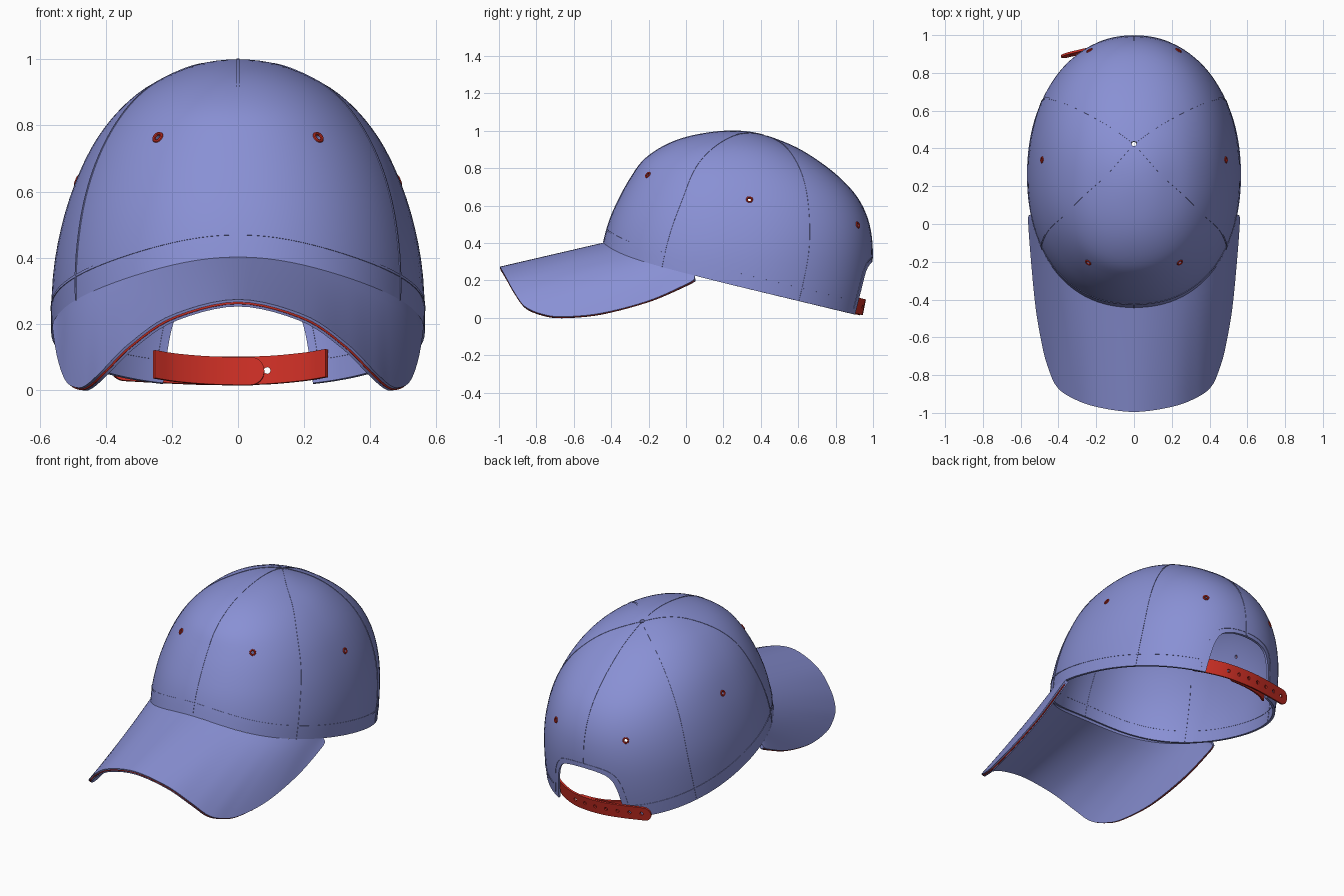
import bpy, bmesh, math
from mathutils import Vector

if "Cube" in bpy.data.objects:
    bpy.data.objects.remove(bpy.data.objects["Cube"])


def material(name, rgb):
    m = bpy.data.materials.new(name)
    m.use_nodes = True
    m.diffuse_color = (*rgb, 1)
    bsdf = next(n for n in m.node_tree.nodes if n.type == 'BSDF_PRINCIPLED')
    bsdf.inputs["Base Color"].default_value = (*rgb, 1)
    bsdf.inputs["Roughness"].default_value = 0.8
    return m


BLUE = material("periwinkle cloth", (0.25, 0.28, 0.66))
RED = material("red trim", (0.6, 0.028, 0.018))


# ---------- helpers ----------
def spline(points, t):
    """Smooth curve through evenly spaced points, t from 0 to 1."""
    pts = [Vector(p) for p in points]
    pts = [2 * pts[0] - pts[1]] + pts + [2 * pts[-1] - pts[-2]]
    f = t * (len(pts) - 3)
    i = min(max(int(f), 0), len(pts) - 4)
    u = f - i
    a, b, c, d = pts[i:i + 4]
    return b + 0.5 * u * (c - a + u * (2 * a - 5 * b + 4 * c - d + u * (3 * (b - c) + d - a)))


def sample(points, n):
    return [spline(points, i / n) for i in range(n + 1)]


def loft(name, rows, mat, closed=False, caps=False, thickness=0):
    """Skin a list of equal rows of points."""
    bm = bmesh.new()
    vs = [[bm.verts.new(p) for p in row] for row in rows]
    n = len(rows[0])
    for a, b in zip(vs, vs[1:]):
        for j in range(n if closed else n - 1):
            k = (j + 1) % n
            bm.faces.new((a[j], b[j], b[k], a[k]))
    if caps:
        bm.faces.new(vs[0])
        bm.faces.new(vs[-1])
    bmesh.ops.remove_doubles(bm, verts=bm.verts, dist=1e-5)
    if caps:
        bmesh.ops.recalc_face_normals(bm, faces=bm.faces)
    mesh = bpy.data.meshes.new(name)
    bm.to_mesh(mesh)
    bm.free()
    ob = bpy.data.objects.new(name, mesh)
    bpy.context.collection.objects.link(ob)
    mesh.materials.append(mat)
    if thickness:
        m = ob.modifiers.new("thickness", 'SOLIDIFY')
        m.thickness, m.offset = thickness, -1
        apply(ob, m)
    return ob


def activate(ob):
    bpy.ops.object.select_all(action='DESELECT')
    ob.select_set(True)
    bpy.context.view_layer.objects.active = ob


def apply(ob, mod):
    activate(ob)
    bpy.ops.object.modifier_apply(modifier=mod.name)


def cut(ob, cutter):
    cutter.hide_render = True
    m = ob.modifiers.new("cut", 'BOOLEAN')
    m.operation, m.solver, m.object = 'DIFFERENCE', 'EXACT', cutter
    apply(ob, m)
    bpy.data.objects.remove(cutter)


def drill(ob, p, n, r):
    bpy.ops.mesh.primitive_cylinder_add(vertices=16, radius=r, depth=0.1, location=p,
                                        rotation=n.to_track_quat('Z', 'Y').to_euler())
    cut(ob, bpy.context.object)


def smooth(ob):
    activate(ob)
    bpy.ops.object.shade_smooth_by_angle(angle=math.radians(35))


# ---------- crown surface: stacked rounded outlines (front, back, width) ----------
MID = 0.25
POWER = 2.15
SECTIONS = list(zip(
    (0, .13, .27, .385, .48, .545, .607, .663, .70, .715, .72),
    (0, .115, .22, .34, .455, .57, .668, .727, .747, .735, .70),
    (0, .10, .19, .285, .365, .433, .487, .53, .558, .565, .56)))


def section(z):
    return spline(SECTIONS, math.sqrt(max(1 - z, 0)))


def rounded(v):
    return math.copysign(abs(v) ** (2 / POWER), v)


def dome(phi, z):
    f, b, w = section(z)
    s = rounded(math.sin(phi))
    return Vector((w * rounded(math.cos(phi)), MID + (b if s > 0 else f) * s, z))


def rim(phi, lift=0):
    """Point on the lower edge, raised by lift."""
    z = 0.2
    for _ in range(15):
        p = dome(phi, z)
        bump = 0.06 * math.exp(-(p.x / 0.38) ** 2) * max(0, (MID - p.y) / 0.68)
        z = 0.235 - 0.24 * p.y + bump + lift
    return dome(phi, z)


CORE = Vector((0, MID, 0.3))


def project(p):
    """Push a point onto the crown along a ray from its core."""
    d = (Vector(p) - CORE).normalized()
    lo, hi = 0, 2
    for _ in range(30):
        s = (lo + hi) / 2
        q = CORE + d * s
        f, b, w = section(q.z)
        y = q.y - MID
        inside = q.z < 1 and abs(q.x / w) ** POWER + abs(y / (b if y > 0 else f)) ** POWER < 1
        lo, hi = (s, hi) if inside else (lo, s)
    return CORE + d * lo


def normal(p):
    d = (p - CORE).normalized()
    e = d.orthogonal().normalized() * 0.01
    g = d.cross(e)
    n = (project(p + e) - project(p - e)).cross(project(p + g) - project(p - g)).normalized()
    return n if n.dot(d) > 0 else -n


def seam(name, path, half=0.004, out=0.002, back=0.017):
    """Thin stitched strip that shows on both sides of the cloth."""
    path = [project(p) for p in path]
    rows = []
    for i, p in enumerate(path):
        t = path[min(i + 1, len(path) - 1)] - path[max(i - 1, 0)]
        n = normal(p)
        s = t.cross(n).normalized() * half
        rows.append([p + s + n * out, p - s + n * out, p - s - n * back, p + s - n * back])
    smooth(loft(name, rows, BLUE, closed=True, caps=True))


# ---------- crown ----------
SEG, RINGS = 96, 28
rows = []
for i in range(RINGS + 1):
    row = []
    for j in range(SEG):
        phi = 2 * math.pi * j / SEG
        q = math.sqrt(1 - rim(phi).z) * i / RINGS
        row.append(dome(phi, 1 - q * q))
    rows.append(row)
crown = loft("crown", rows, BLUE, closed=True, thickness=0.015)

# rear opening
half_arch = [(.23, -.1), (.228, 0), (.216, .1), (.196, .2), (.162, .262), (.1, .289), (0, .297)]
arch = half_arch + [(-x, z) for x, z in half_arch[-2::-1]]
outline = sample(arch, 48)
cut(crown, loft("opening_cutter", [[(p.x, y, p.y) for p in outline] for y in (0.6, 1.2)],
                BLUE, closed=True, caps=True))

# eyelets and top hole
for label, spot in (("front", (.243, -.205, .765)), ("side", (.49, .34, .635)), ("rear", (.24, .93, .5))):
    for side, sx in (("left", 1), ("right", -1)):
        p = project((sx * spot[0], spot[1], spot[2]))
        n = normal(p)
        drill(crown, p, n, 0.01)
        bpy.ops.mesh.primitive_torus_add(major_segments=24, minor_segments=8, major_radius=0.0135,
                                         minor_radius=0.005, location=p,
                                         rotation=n.to_track_quat('Z', 'Y').to_euler())
        eyelet = bpy.context.object
        eyelet.name = f"{label}_eyelet_{side}"
        eyelet.data.materials.append(RED)
        smooth(eyelet)
drill(crown, Vector((0, .425, .97)), Vector((0, 0, 1)), 0.013)
smooth(crown)

# ---------- seams ----------
seam("front_centre_seam", sample([(0, .41, .974), (0, .25, 1), (0, 0, .963), (0, -.2, .87),
                                  (0, -.3, .74), (0, -.4, .55), (0, -.44, .405)], 40))
seam("back_centre_seam", sample([(0, .44, .97), (0, .6, .9), (0, .77, .79), (0, .9, .67),
                                 (0, .97, .54), (0, .99, .30)], 32))
front_path = [(.01, .414, .972), (.143, .265, .975), (.265, .155, .92), (.37, .05, .81),
              (.452, -.025, .64), (.485, -.09, .45), (.488, -.13, .27)]
rear_path = [(.01, .434, .972), (.1, .5, .94), (.28, .60, .81), (.41, .65, .6),
             (.47, .65, .35), (.49, .6, .095)]
for side, sx in (("left", 1), ("right", -1)):
    for label, path in (("front", front_path), ("rear", rear_path)):
        seam(f"{label}_panel_seam_{side}", sample([(sx * x, y, z) for x, y, z in path], 40))
start, end = math.radians(63), math.radians(-243)
seam("band_seam", [rim(start + (end - start) * i / 120, 0.076) for i in range(121)])
hem = []
for p in outline:
    x, z = p.x * 1.12, p.y + 0.025
    if z > 0.05:
        f, b, w = section(z)
        hem.append((x, MID + b * (1 - abs(x / w) ** POWER) ** (1 / POWER), z))
seam("opening_hem_seam", hem, half=0.003)

# ---------- brim: ruled from crown edge to outer edge (angle, x, y, z) ----------
EDGE = [(-90, 0, -.995, .274), (-70, .2, -.968, .227), (-56, .33, -.92, .14), (-46, .41, -.86, .06),
        (-38, .455, -.76, .018), (-33, .485, -.65, .007), (-27, .52, -.45, .026),
        (-22, .545, -.2, .092), (-17, .56, 0, .18), (-15, .559, .045, .207)]
full_edge = EDGE[::-1] + [(-180 - a, -x, y, z) for a, x, y, z in EDGE[1:]]
STEPS, THICK = 10, 0.022
rows = []
for a, x, y, z in sample(full_edge, 96):
    inner, outer = rim(math.radians(a)), Vector((x, y, z))
    rows.append([inner.lerp(outer, k / STEPS) for k in range(STEPS + 1)])
smooth(loft("brim", rows, BLUE, thickness=THICK))

# thin red piping set into the middle of the brim edge
curve = bpy.data.curves.new("brim_piping", 'CURVE')
curve.dimensions, curve.bevel_depth, curve.bevel_resolution = '3D', 0.004, 2
line = curve.splines.new('POLY')
line.points.add(len(rows) - 3)
for i, pt in enumerate(line.points, 1):
    along = rows[i + 1][-1] - rows[i - 1][-1]
    outward = (rows[i][-1] - rows[i][-2]).normalized()
    up = along.cross(outward).normalized()
    pt.co = (*(rows[i][-1] - up * THICK / 2 - outward * 0.002), 1)
curve.materials.append(RED)
bpy.context.collection.objects.link(bpy.data.objects.new("brim_piping", curve))


# ---------- rear strap ----------
LEAN = 0.2


def strap(name, path, drop, half=0.042):
    """Leaning band with a rounded tip at the end of its path."""
    pts = sample(path, 120)
    rows = []
    for x, y in pts:
        d = abs(x - pts[-1].x)
        h = half * math.sqrt(max(1 - (1 - d / half) ** 2, 0.002)) if d < half else half
        z = 0.285 - drop - 0.24 * y
        rows.append([(x, y + LEAN * h, z + h), (x, y - LEAN * h, z - h)])
    return loft(name, rows, RED, thickness=0.011)


inner_strap = strap("inner_strap", [(-.257, .85), (-.2, .889), (-.13, .918), (-.06, .934),
                                    (.01, .939), (.08, .936)], 0.004)
outer_strap = strap("outer_strap", [(.265, .845), (.2, .89), (.1, .93), (0, .942), (-.1, .94),
                                    (-.2, .924), (-.29, .904), (-.385, .881)], 0)
for i in range(7):
    x = 0.088 - 0.07 * i
    y = 0.945 - 0.45 * x * x
    drill(outer_strap, Vector((x, y, 0.285 - 0.24 * y)), Vector((0, 1, 0)), 0.01)
smooth(inner_strap)
smooth(outer_strap)
